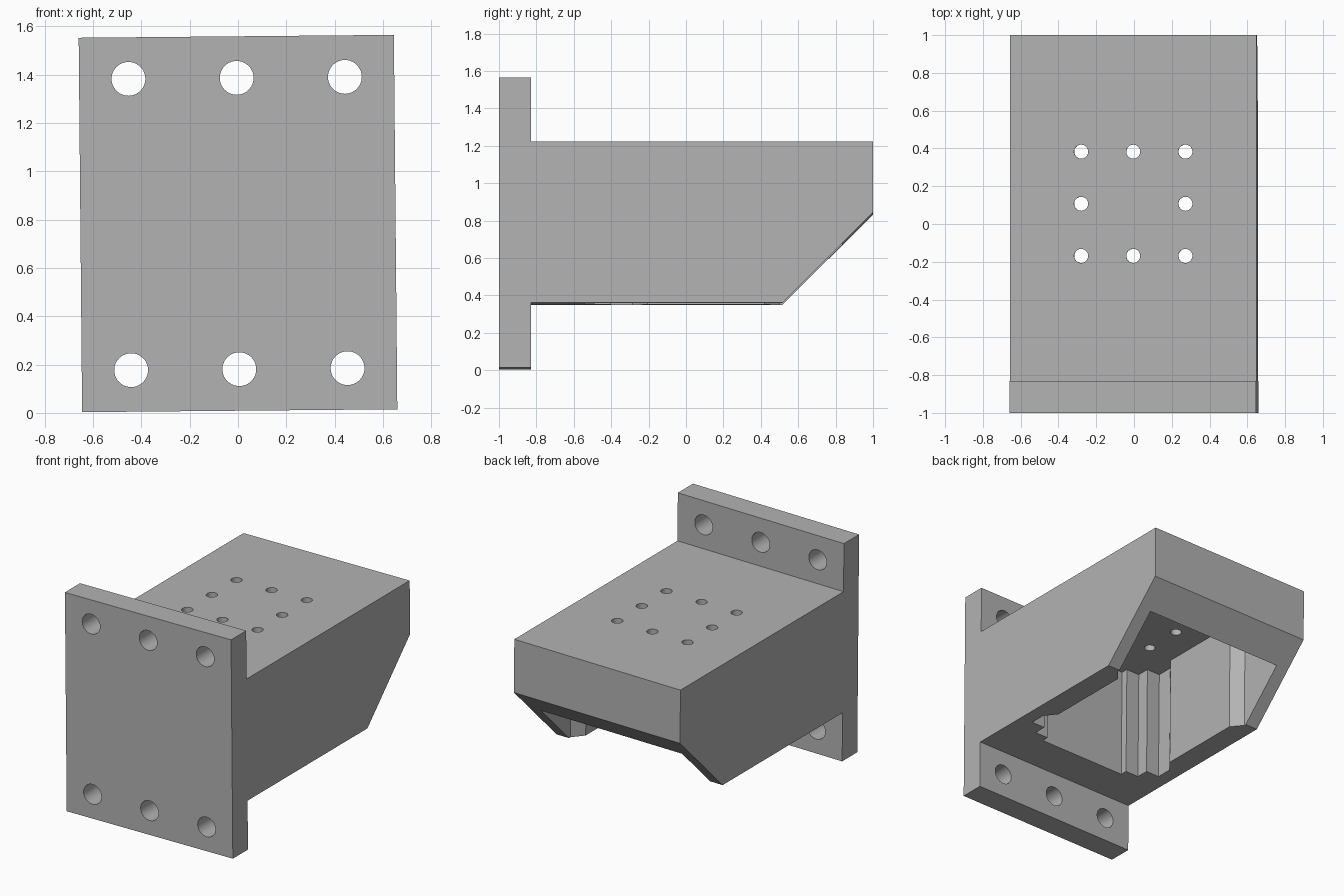
import bpy, bmesh, math
from mathutils import Matrix, Vector

cube = bpy.data.objects.get("Cube")
if cube:
    bpy.data.objects.remove(cube, do_unlink=True)

MID = 0.784      # height of the plate centre
TILT = -0.0092   # slight lean about the long axis

grey = bpy.data.materials.new("plain_grey")
grey.use_nodes = True
grey.diffuse_color = (0.45, 0.45, 0.45, 1)
grey.node_tree.nodes["Principled BSDF"].inputs["Base Color"].default_value = grey.diffuse_color


def make_object(name, bm):
    bmesh.ops.recalc_face_normals(bm, faces=bm.faces)
    mesh = bpy.data.meshes.new(name)
    bm.to_mesh(mesh)
    bm.free()
    mesh.materials.append(grey)
    obj = bpy.data.objects.new(name, mesh)
    bpy.context.collection.objects.link(obj)
    return obj


def prism(name, points, direction):
    """Extrude a closed outline of 3D points along a direction."""
    bm = bmesh.new()
    face = bm.faces.new([bm.verts.new(p) for p in points])
    side = bmesh.ops.extrude_face_region(bm, geom=[face])["geom"]
    moved = [v for v in side if isinstance(v, bmesh.types.BMVert)]
    bmesh.ops.translate(bm, verts=moved, vec=direction)
    return make_object(name, bm)


def drills(name, centres, radius, depth, turn):
    """A set of cylinders used to drill holes."""
    bm = bmesh.new()
    for c in centres:
        bmesh.ops.create_cone(bm, cap_ends=True, segments=40, radius1=radius, radius2=radius,
                              depth=depth, matrix=Matrix.Translation(c) @ turn)
    return make_object(name, bm)


# Plate and chamfered arm as one side profile (y, z)
half = 0.6525
side = [(-1, 0.009), (-0.83, 0.009), (-0.83, 0.355), (0.515, 0.355),
        (1, 0.838), (1, 1.217), (-0.83, 1.217), (-0.83, 1.559), (-1, 1.559)]
bracket = prism("mounting_bracket", [(-half, y, z - MID) for y, z in side],
                Vector((2 * half, 0, 0)))

# Pocket outline: stepped front corners, relieved sides, wider rear (x, y)
right = [(0.345, -0.54), (0.345, -0.49), (0.45, -0.49), (0.45, -0.40), (0.555, -0.40),
         (0.555, -0.285), (0.49, -0.205), (0.49, 0.42), (0.555, 0.50), (0.555, 0.835)]
outline = right + [(-x, y) for x, y in reversed(right)]
pocket = prism("pocket_cutter", [(x, y, 0.2 - MID) for x, y in outline],
               Vector((0, 0, 0.95)))

# Six fixing holes in the plate, eight small holes in the top
fixings = drills("plate_drills", [(x, -0.915, z) for x in (-0.448, 0, 0.448) for z in (-0.603, 0.603)],
                 0.07, 0.4, Matrix.Rotation(math.pi / 2, 4, "X"))
step = 0.276
small = drills("top_drills", [(i * step, 0.107 + j * step, 1.2 - MID)
                              for i in (-1, 0, 1) for j in (-1, 0, 1) if i or j],
               0.037, 0.3, Matrix.Identity(4))

# Cut everything out of the solid
cutters = [pocket, fixings, small]
for cutter in cutters:
    cutter.hide_render = True
    mod = bracket.modifiers.new(cutter.name, "BOOLEAN")
    mod.operation = "DIFFERENCE"
    mod.solver = "EXACT"
    mod.object = cutter

bpy.ops.object.select_all(action="DESELECT")
bracket.select_set(True)
bpy.context.view_layer.objects.active = bracket
for cutter in cutters:
    bpy.ops.object.modifier_apply(modifier=cutter.name)
    bpy.data.objects.remove(cutter, do_unlink=True)
bpy.ops.object.shade_smooth_by_angle(angle=math.radians(25))

bracket.location.z = MID
bracket.rotation_euler.y = TILT
